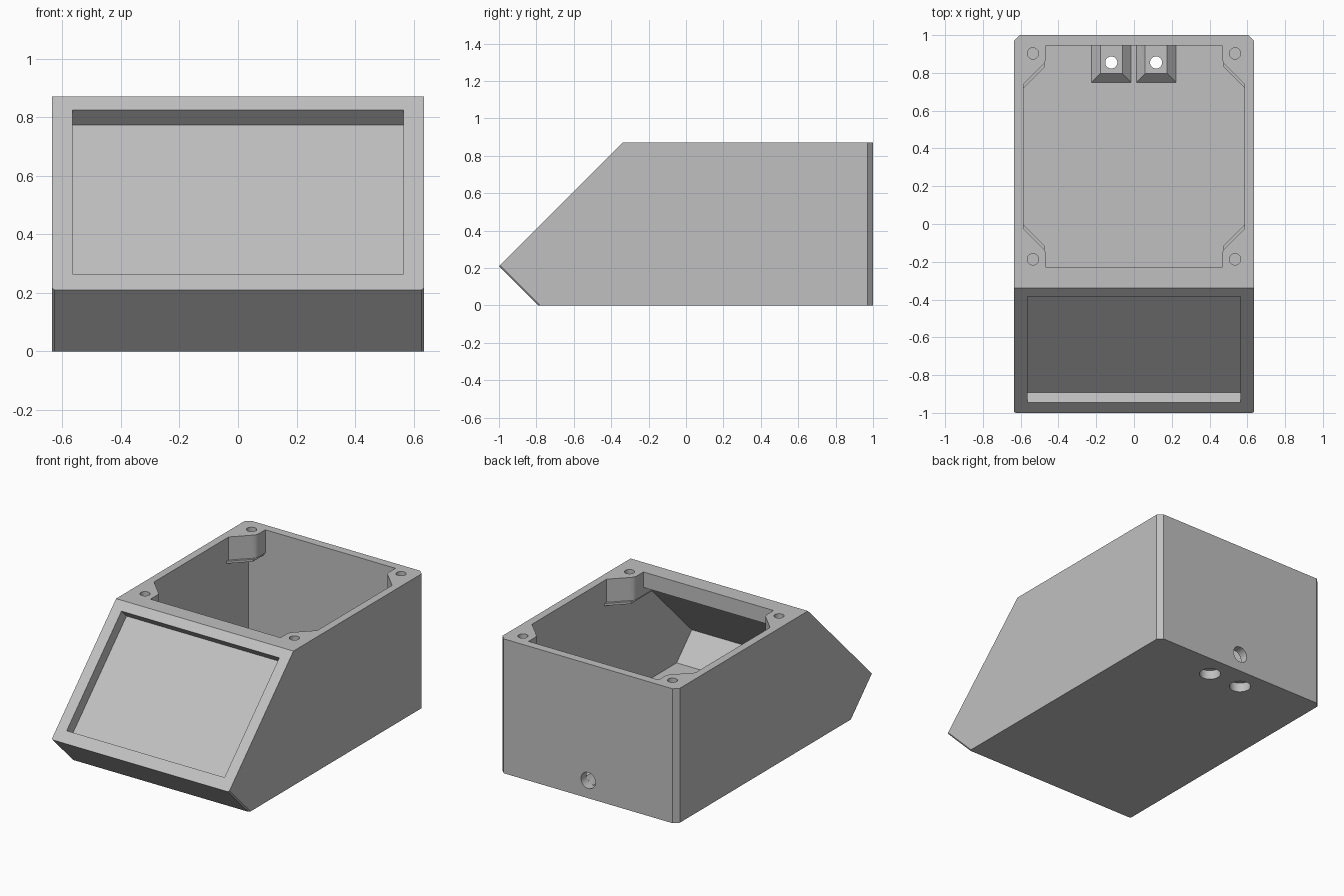
import bpy
import bmesh
import math
from mathutils import Vector, Matrix

old = bpy.data.objects.get("Cube")
if old:
    bpy.data.objects.remove(old)

grey = bpy.data.materials.new("light_grey_plastic")
grey.use_nodes = True
COLOR = (0.53, 0.53, 0.53, 1)
grey.diffuse_color = COLOR
grey.node_tree.nodes["Principled BSDF"].inputs["Base Color"].default_value = COLOR


def make_object(name, bm):
    bmesh.ops.recalc_face_normals(bm, faces=bm.faces)
    mesh = bpy.data.meshes.new(name)
    bm.to_mesh(mesh)
    bm.free()
    mesh.materials.append(grey)
    obj = bpy.data.objects.new(name, mesh)
    bpy.context.collection.objects.link(obj)
    return obj


def prism_mesh(points, lo, hi, axis):
    """Extrude a profile: (y, z) points along x, or (x, y) points along z."""
    bm = bmesh.new()
    place = (lambda a, b: (lo, a, b)) if axis == "x" else (lambda a, b: (a, b, lo))
    face = bm.faces.new([bm.verts.new(place(a, b)) for a, b in points])
    new = bmesh.ops.extrude_face_region(bm, geom=[face])["geom"]
    move = Vector((hi - lo, 0, 0)) if axis == "x" else Vector((0, 0, hi - lo))
    verts = [v for v in new if isinstance(v, bmesh.types.BMVert)]
    bmesh.ops.translate(bm, verts=verts, vec=move)
    return bm


def prism(name, points, lo, hi, axis):
    return make_object(name, prism_mesh(points, lo, hi, axis))


def cylinder(name, center, radius, depth, along_y=False):
    bm = bmesh.new()
    rot = Matrix.Rotation(math.pi / 2, 4, "X") if along_y else Matrix()
    bmesh.ops.create_cone(bm, cap_ends=True, segments=32, radius1=radius, radius2=radius,
                          depth=depth, matrix=Matrix.Translation(center) @ rot)
    return make_object(name, bm)


def cut(target, cutter):
    """Subtract the cutter, then discard it."""
    mod = target.modifiers.new("cut", "BOOLEAN")
    mod.operation = "DIFFERENCE"
    mod.solver = "EXACT"
    mod.object = cutter
    bpy.context.view_layer.objects.active = target
    bpy.ops.object.modifier_apply(modifier=mod.name)
    bpy.data.objects.remove(cutter)


# Outer shell: wedge-fronted box with chamfered rear corners
HALF = 0.635
bm = prism_mesh([(-0.79, 0), (1, 0), (1, 0.87), (-0.34, 0.87), (-1, 0.21)], -HALF, HALF, "x")


def bevel(test, width):
    edges = [e for e in bm.edges if test((e.verts[0].co + e.verts[1].co) / 2,
                                         abs(e.verts[0].co.x - e.verts[1].co.x))]
    bmesh.ops.bevel(bm, geom=edges, offset=width, segments=1, affect="EDGES")


bevel(lambda mid, dx: mid.y > 0.99 and dx < 0.01 and abs(mid.x) > 0.6, 0.03)
bevel(lambda mid, dx: mid.y < -0.85 and mid.z < 0.2 and dx < 0.01, 0.008)
enclosure = make_object("enclosure_body", bm)

# Hollow interior, shaped first so bosses stay as solid material
cavity = prism("cavity", [(-0.74, 0.055), (0.945, 0.055), (0.945, 0.95), (-0.23, 0.95),
                          (-0.23, 0.77), (-0.335, 0.77), (-0.895, 0.21)], -0.585, 0.585, "x")

# Corner screw bosses, each with a thin shelf beneath
MID_Y = 0.358
boss = [(0.62, 0.35), (0.585, 0.382), (0.487, 0.48), (0.473, 0.495), (0.466, 0.515),
        (0.465, 0.76), (0.62, 0.76)]
shelf = [(0.62, 0.327), (0.585, 0.362), (0.475, 0.472), (0.475, 0.76), (0.62, 0.76)]
corners = [(sx, sy) for sx in (-1, 1) for sy in (-1, 1)]
for sx, sy in corners:
    for name, shape, lo, hi in (("boss", boss, 0.72, 1), ("shelf", shelf, 0.705, 0.7205)):
        cut(cavity, prism(name, [(sx * x, MID_Y + sy * y) for x, y in shape], lo, hi, "z"))

# Tapered floor mounts around the two base holes
MOUNTS = (-0.12, 0.117)
for x in MOUNTS:
    bm = prism_mesh([(x - 0.115, 0.74), (x + 0.115, 0.74), (x + 0.115, 1), (x - 0.115, 1)],
                    0.045, 0.102, "z")
    for v in bm.verts:
        if v.co.z > 0.1:
            v.co.x = x + math.copysign(0.058, v.co.x - x)
            v.co.y = max(v.co.y, 0.797)
    cut(cavity, make_object("floor_mount", bm))

cut(enclosure, cavity)

# Sloped display window, cut square to the slanted face
cut(enclosure, prism("window", [(-1.045, 0.365), (-0.485, 0.925), (-0.333, 0.773),
                                (-0.893, 0.213)], -0.565, 0.565, "x"))

# Blind screw holes in the top rim
for sx, sy in corners:
    cut(enclosure, cylinder("screw_hole", (sx * 0.535, MID_Y + sy * 0.545, 0.87), 0.03, 0.3))

# Counterbored base holes
for x in MOUNTS:
    cut(enclosure, cylinder("base_hole", (x, 0.855, 0.05), 0.032, 0.3))
    cut(enclosure, cylinder("counterbore", (x, 0.855, 0), 0.064, 0.12))

# Rear cable hole
cut(enclosure, cylinder("cable_hole", (0, 1, 0.115), 0.052, 0.12, along_y=True))

bpy.ops.object.select_all(action="DESELECT")
enclosure.select_set(True)
bpy.context.view_layer.objects.active = enclosure
bpy.ops.object.shade_smooth_by_angle(angle=math.radians(30))
